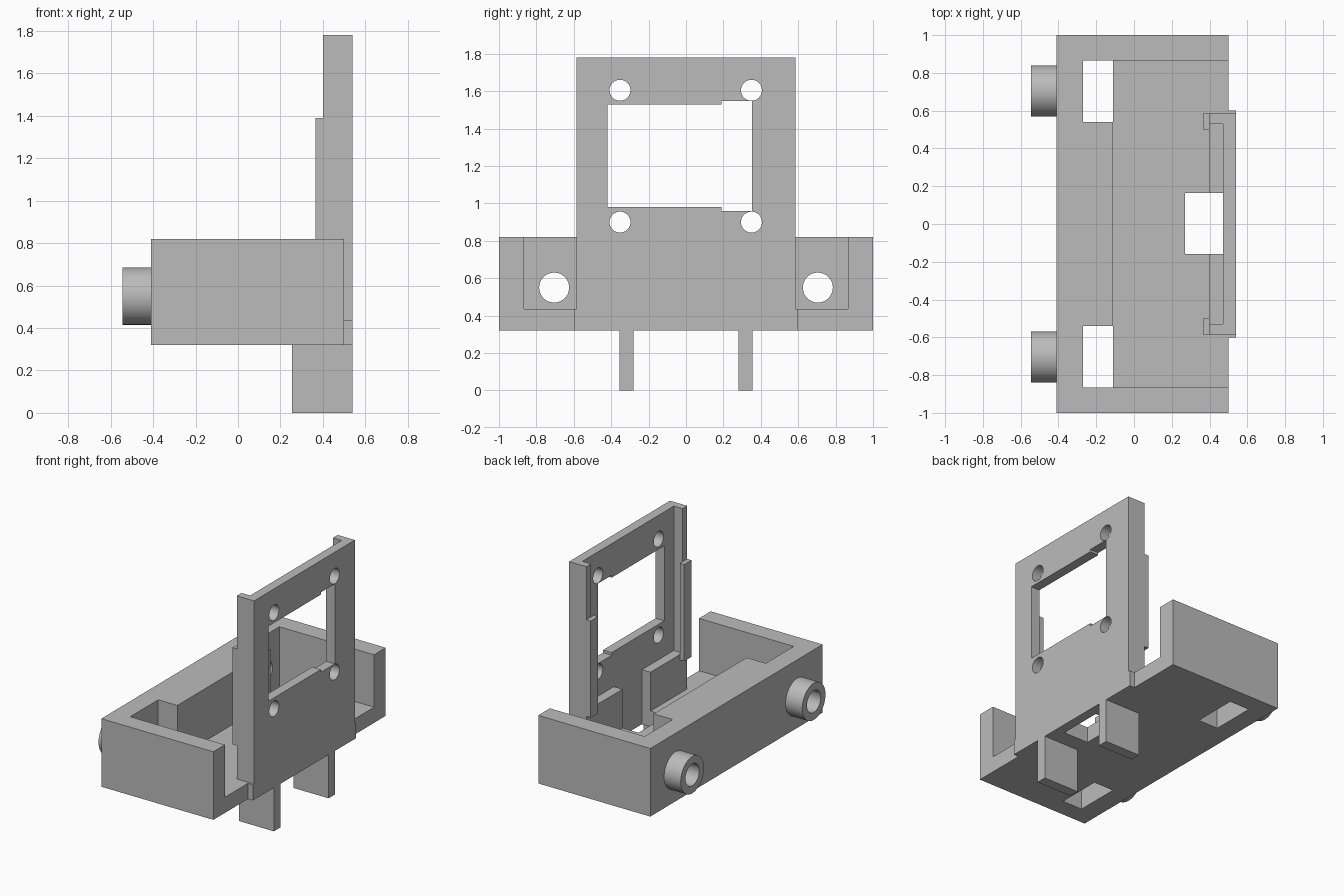
import bpy
import math

if "Cube" in bpy.data.objects:
    bpy.data.objects.remove(bpy.data.objects["Cube"])

grey = bpy.data.materials.new("plain grey")
grey.diffuse_color = (0.5, 0.5, 0.5, 1)
grey.use_nodes = True
grey.node_tree.nodes["Principled BSDF"].inputs["Base Color"].default_value = grey.diffuse_color


def box(name, x, y, z):
    """Box from (min, max) ranges on each axis."""
    verts = [(a, b, c) for a in x for b in y for c in z]
    faces = [(0, 1, 3, 2), (4, 6, 7, 5), (0, 4, 5, 1),
             (2, 3, 7, 6), (0, 2, 6, 4), (1, 5, 7, 3)]
    mesh = bpy.data.meshes.new(name)
    mesh.from_pydata(verts, [], faces)
    mesh.materials.append(grey)
    obj = bpy.data.objects.new(name, mesh)
    bpy.context.collection.objects.link(obj)
    return obj


def rod(name, x, y, z, radius):
    """Cylinder lying along x."""
    bpy.ops.mesh.primitive_cylinder_add(
        vertices=48, radius=radius, depth=x[1] - x[0],
        location=((x[0] + x[1]) / 2, y, z), rotation=(0, math.pi / 2, 0))
    obj = bpy.context.object
    obj.name = name
    obj.data.materials.append(grey)
    return obj


def cut(target, cutter):
    """Subtract the cutter and remove it."""
    mod = target.modifiers.new("cut", 'BOOLEAN')
    mod.operation = 'DIFFERENCE'
    mod.solver = 'EXACT'
    mod.object = cutter
    bpy.context.view_layer.update()
    bpy.context.view_layer.objects.active = target
    bpy.ops.object.modifier_apply(modifier=mod.name)
    bpy.data.objects.remove(cutter)


def smooth(obj):
    bpy.ops.object.select_all(action='DESELECT')
    obj.select_set(True)
    bpy.context.view_layer.objects.active = obj
    bpy.ops.object.shade_smooth_by_angle(angle=math.radians(30))


# Tray, open at the panel side, with a slot in the floor
tray = box("tray", (-0.41, 0.50), (-1, 1), (0.32, 0.82))
cut(tray, box("cutter", (-0.115, 0.7), (-0.865, 0.865), (0.435, 1)))
cut(tray, box("cutter", (0.27, 0.47), (-0.16, 0.165), (0.2, 0.6)))

# Upright panel with side flanges and a thicker foot
panel = box("panel", (0.40, 0.54), (-0.585, 0.585), (0.435, 1.78))
cut(panel, box("cutter", (0.3, 0.47), (-0.53, 0.53), (0.72, 2)))
cut(panel, box("cutter", (0.3, 0.47), (-0.16, 0.165), (0.3, 0.9)))

# Stepped window in the panel
cut(panel, box("cutter", (0.3, 0.7), (-0.42, 0.25), (0.98, 1.53)))
cut(panel, box("cutter", (0.3, 0.7), (0.19, 0.352), (0.96, 1.547)))

# Screw holes
for y in (-0.353, 0.35):
    for z in (0.90, 1.605):
        cut(panel, rod("cutter", (0.42, 0.7), y, z, 0.056))

# Sill joining the panel to the tray floor
box("sill", (0.50, 0.54), (-0.6, 0.6), (0.32, 0.435))

for s, side in ((-1, "front"), (1, "back")):
    def span(a, b):
        return tuple(sorted((s * a, s * b)))

    # Corner pocket through the tray floor
    cut(tray, box("cutter", (-0.27, -0.11), span(0.54, 0.865), (0.2, 1)))

    # Hollow peg, its bore running on through the tray wall
    peg = rod(side + "_peg", (-0.545, -0.41), s * 0.705, 0.55, 0.135)
    for target, x in ((peg, (-0.7, -0.3)), (tray, (-0.5, -0.2))):
        cut(target, rod("cutter", x, s * 0.705, 0.55, 0.08))
    smooth(peg)

    # Lip on the panel flange, and leg under the tray
    box(side + "_lip", (0.365, 0.40), span(0.5, 0.585), (0.68, 1.39))
    box(side + "_leg", (0.255, 0.54), span(0.28, 0.355), (0, 0.32))

smooth(tray)
smooth(panel)
